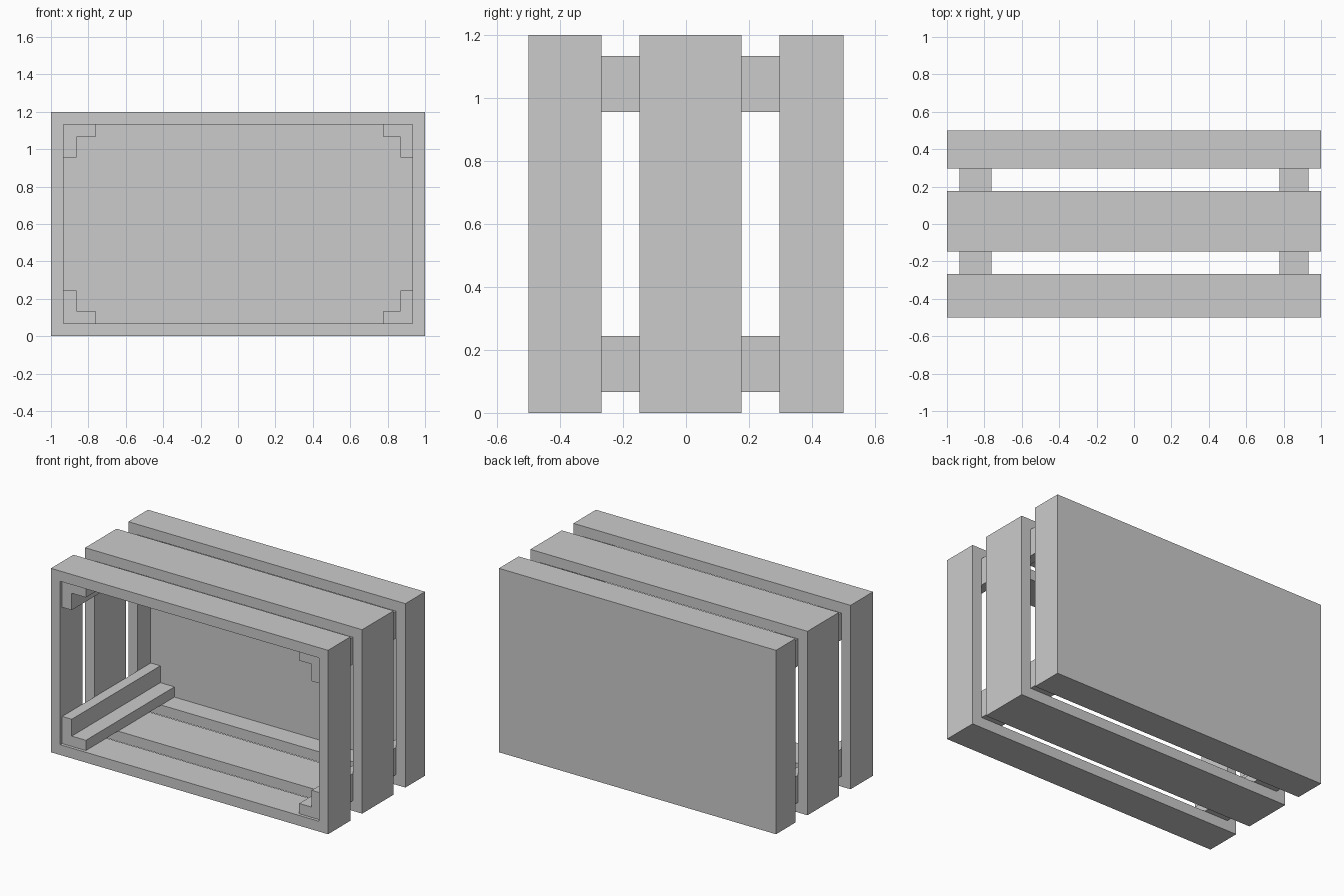
import bpy
import bmesh

if "Cube" in bpy.data.objects:
    bpy.data.objects.remove(bpy.data.objects["Cube"])

W, H, T = 1.0, 1.2, 0.067          # half width, height, board thickness
Y_PANEL = 0.433                    # inner face of the back panel


def finish(name, bm):
    bmesh.ops.recalc_face_normals(bm, faces=bm.faces)
    mesh = bpy.data.meshes.new(name)
    bm.to_mesh(mesh)
    bm.free()
    obj = bpy.data.objects.new(name, mesh)
    bpy.context.collection.objects.link(obj)
    return obj


def frame(name, y0, y1, floor=None):
    """Rectangular ring between y0 and y1; with floor set, a tray closed at the back."""
    bm = bmesh.new()

    def loop(inset, y):
        x = W - inset
        return [bm.verts.new(p) for p in ((-x, y, inset), (x, y, inset),
                                          (x, y, H - inset), (-x, y, H - inset))]

    loops = [loop(0, y1), loop(0, y0), loop(T, y0), loop(T, y1 if floor is None else floor)]
    pairs = list(zip(loops, loops[1:]))
    if floor is None:
        pairs.append((loops[-1], loops[0]))
    else:
        bm.faces.new(loops[0])
        bm.faces.new(loops[-1])
    for a, b in pairs:
        for i in range(4):
            j = (i + 1) % 4
            bm.faces.new((a[i], a[j], b[j], b[i]))
    return finish(name, bm)


def corner_rail(name, sx, top, width, thick):
    """L-shaped rail running front to back inside one corner."""
    height, foot = 0.177, 0.067
    profile = [(0, 0), (width, 0), (width, foot), (thick, foot), (thick, height), (0, height)]
    bm = bmesh.new()
    verts = []
    for u, v in profile:
        z = H - T - v if top else T + v
        verts.append(bm.verts.new((sx * (W - T - u), -0.48, z)))
    face = bm.faces.new(verts)
    ext = bmesh.ops.extrude_face_region(bm, geom=[face], use_keep_orig=True)
    moved = [g for g in ext["geom"] if isinstance(g, bmesh.types.BMVert)]
    bmesh.ops.translate(bm, verts=moved, vec=(0, Y_PANEL + 0.48, 0))
    return finish(name, bm)


# Three slat frames, the rear one closed by the back panel
frame("front_frame", -0.5, -0.268)
frame("middle_frame", -0.148, 0.176)
frame("back_frame_with_panel", 0.297, 0.5, floor=Y_PANEL)

# Four corner rails joining the frames
for side, sx, width, thick in (("left", -1, 0.171, 0.069), ("right", 1, 0.155, 0.065)):
    for level, top in (("lower", False), ("upper", True)):
        corner_rail(f"{level}_{side}_corner_rail", sx, top, width, thick)
